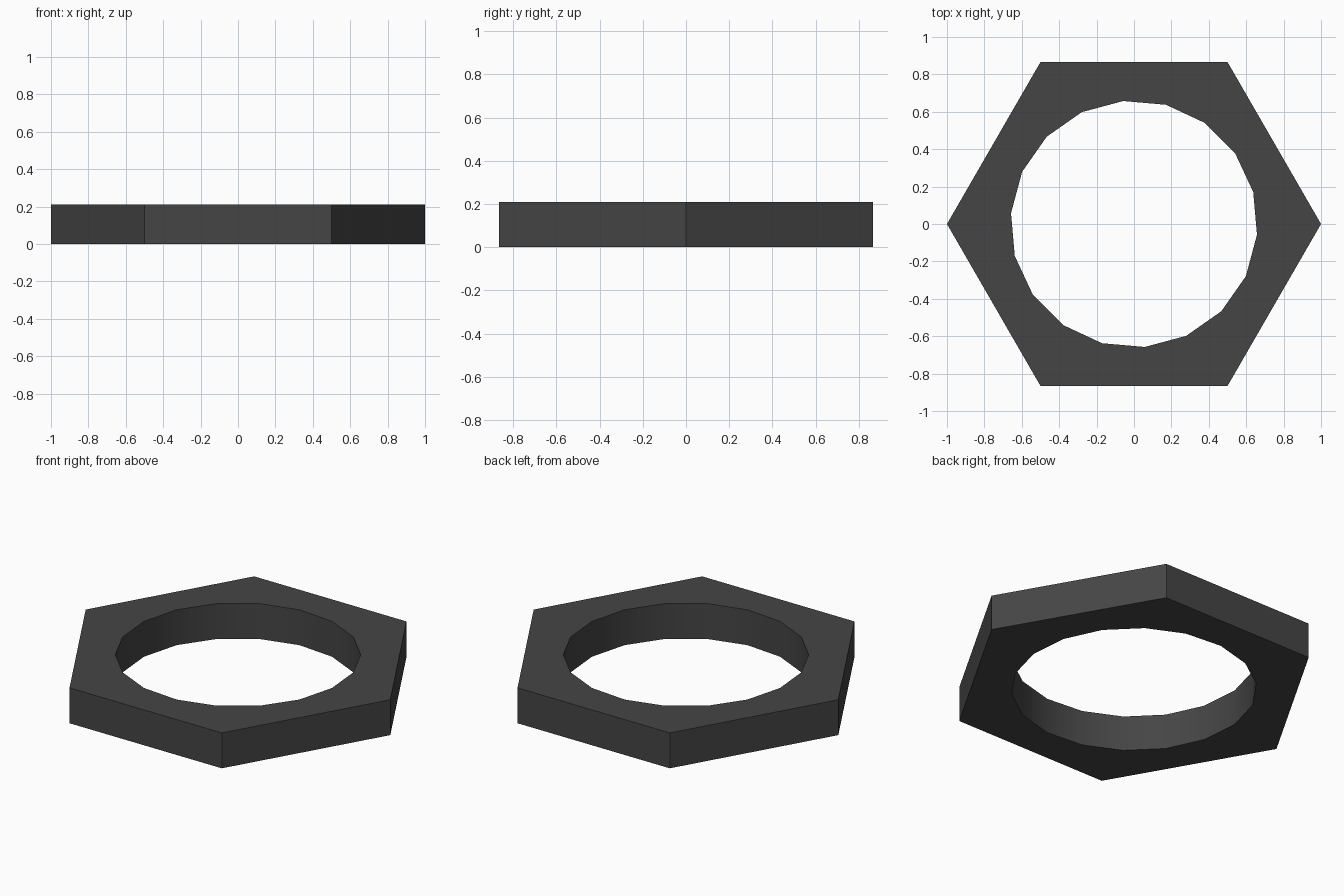
import bpy
import bmesh
from math import cos, sin, radians, tau

if "Cube" in bpy.data.objects:
    bpy.data.objects.remove(bpy.data.objects["Cube"])

HEIGHT = 0.21


def ring(bm, radius, sides, start=0.0):
    """Closed loop of edges on the ground plane."""
    verts = [bm.verts.new((radius * cos(start + tau * i / sides),
                           radius * sin(start + tau * i / sides), 0))
             for i in range(sides)]
    return [bm.edges.new((verts[i - 1], verts[i])) for i in range(sides)]


# Hexagonal outline with an 18-sided bore, filled and extruded upwards
bm = bmesh.new()
edges = ring(bm, 1.0, 6) + ring(bm, 0.66, 18, radians(-5))
bmesh.ops.triangle_fill(bm, edges=edges, use_beauty=True, normal=(0, 0, 1))
bottom = bm.faces[:]
ext = bmesh.ops.extrude_face_region(bm, geom=bottom, use_keep_orig=True)
top = [g for g in ext["geom"] if isinstance(g, bmesh.types.BMVert)]
bmesh.ops.translate(bm, verts=top, vec=(0, 0, HEIGHT))
bmesh.ops.recalc_face_normals(bm, faces=bm.faces[:])

mesh = bpy.data.meshes.new("hex_nut")
bm.to_mesh(mesh)
bm.free()
nut = bpy.data.objects.new("hex_nut", mesh)
bpy.context.collection.objects.link(nut)

# Dark metal colour
metal = bpy.data.materials.new("dark_metal")
metal.diffuse_color = (0.06, 0.06, 0.06, 1)
metal.use_nodes = True
metal.node_tree.nodes["Principled BSDF"].inputs["Base Color"].default_value = metal.diffuse_color
mesh.materials.append(metal)

# Smooth bore, crisp outer edges
bpy.context.view_layer.objects.active = nut
nut.select_set(True)
bpy.ops.object.shade_smooth_by_angle(angle=radians(30))
